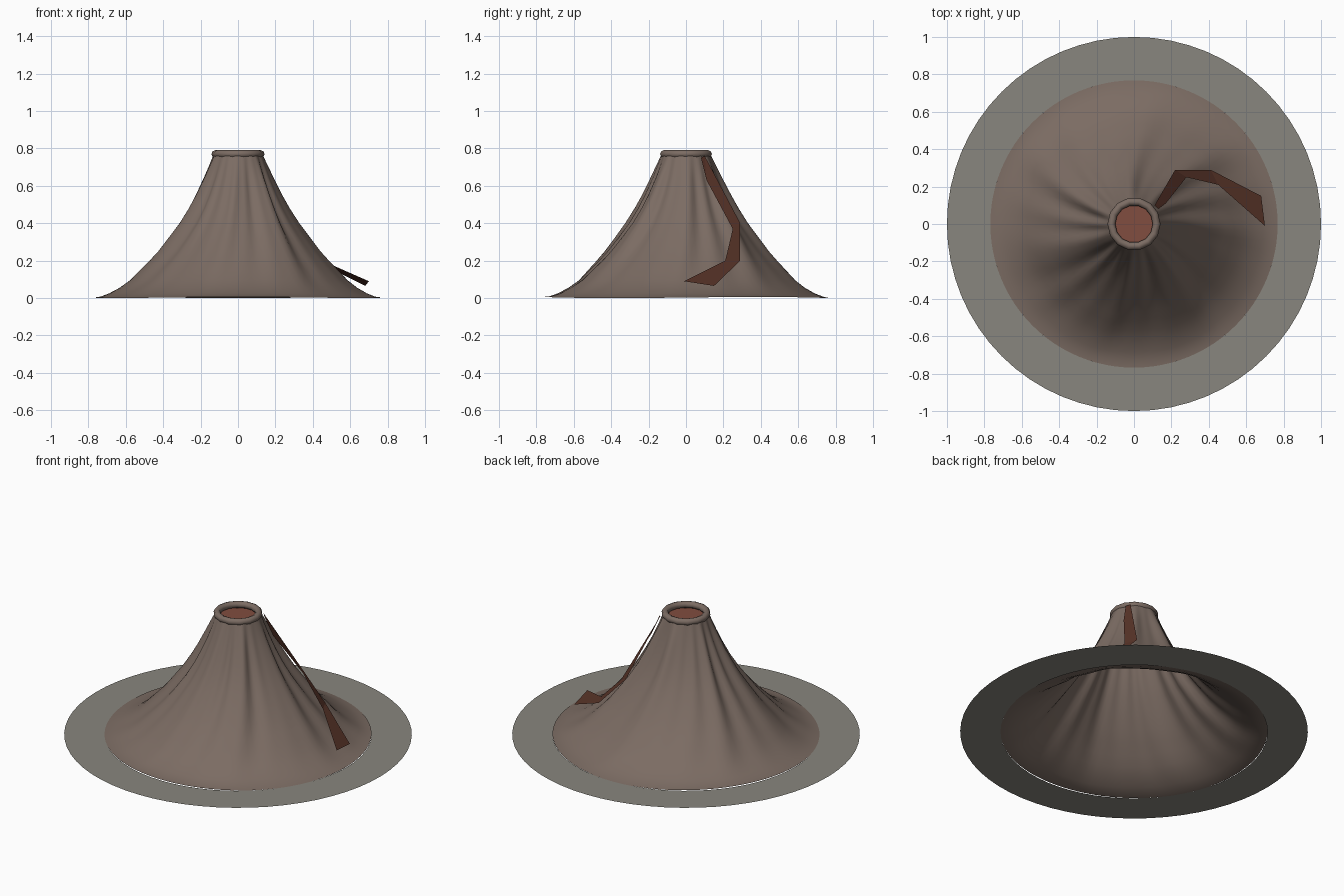
import bpy, bmesh
from math import sin, cos, pi, exp

if "Cube" in bpy.data.objects:
    bpy.data.objects.remove(bpy.data.objects["Cube"])

def material(name, rgb):
    m = bpy.data.materials.new(name)
    m.diffuse_color = (*rgb, 1)
    m.use_nodes = True
    m.node_tree.nodes["Principled BSDF"].inputs["Base Color"].default_value = m.diffuse_color
    return m

ROCK = material("rock", (0.20, 0.15, 0.125))
ASH = material("ash", (0.25, 0.24, 0.21))
LAVA = material("lava", (0.22, 0.075, 0.05))
FLOW = material("dark_lava", (0.10, 0.035, 0.022))

def make(name, verts, faces, mat, smooth=False):
    me = bpy.data.meshes.new(name)
    me.from_pydata(verts, [], faces)
    me.materials.append(mat)
    for p in me.polygons:
        p.use_smooth = smooth
    ob = bpy.data.objects.new(name, me)
    bpy.context.collection.objects.link(ob)
    return ob

def ring_faces(rows, n):
    return [(i*n + j, i*n + (j+1) % n, (i+1)*n + (j+1) % n, (i+1)*n + j)
            for i in range(rows - 1) for j in range(n)]

# hollow mountain: concave profile with swirling gullies
profile = [(.768, 0), (.735, .007), (.69, .025), (.635, .055), (.58, .095), (.53, .145),
           (.48, .195), (.43, .25), (.375, .32), (.315, .40), (.265, .48), (.225, .555),
           (.185, .64), (.155, .71), (.13, .77)]
N = 96
verts = []
for r, z in profile:
    fade = sin(pi * min(1, z / .75)) ** .6 if 0 < z < .75 else 0
    for j in range(N):
        a = 2*pi*j/N
        s = a + 0.5*r
        d = .012*sin(7*s + 1) + .009*sin(12*s + 2.1*sin(2*a)) + .006*sin(19*s + 3*cos(a))
        rr = r + (d - .004) * fade
        dz = .003*(1 + sin(3*a))*exp(-z*200)
        verts.append((rr*cos(a), rr*sin(a), z + dz))
make("mountain", verts, ring_faces(len(profile), N), ROCK, True)

# flat ground ring around the foot
G = 64
verts = [(r*cos(2*pi*j/G), r*sin(2*pi*j/G), 0) for r in (1.0, .768) for j in range(G)]
make("ground_ring", verts, ring_faces(2, G), ASH)

# rounded crater rim
bpy.ops.mesh.primitive_torus_add(major_radius=.121, minor_radius=.021, major_segments=14,
                                 minor_segments=8, location=(0, 0, .77))
rim = bpy.context.object
rim.name = "crater_rim"
rim.data.materials.append(ROCK)
bpy.ops.object.shade_smooth_by_angle(angle=1.0)

# lava pool inside the crater
bpy.ops.mesh.primitive_circle_add(vertices=24, radius=.125, fill_type='NGON', location=(0, 0, .745))
pool = bpy.context.object
pool.name = "lava_pool"
pool.data.materials.append(LAVA)

# lava stream: flat-faced ribbon running down the side
left = [(.11, .10, .76), (.22, .29, .40), (.41, .29, .20), (.68, .15, .065), (.70, -.01, .09)]
right = [(.13, .08, .75), (.17, .11, .63), (.28, .25, .37), (.45, .21, .20)]
make("lava_stream", left + right,
     [(0, 5, 6), (0, 6, 7, 1), (1, 7, 8, 2), (2, 8, 4, 3)], FLOW)
